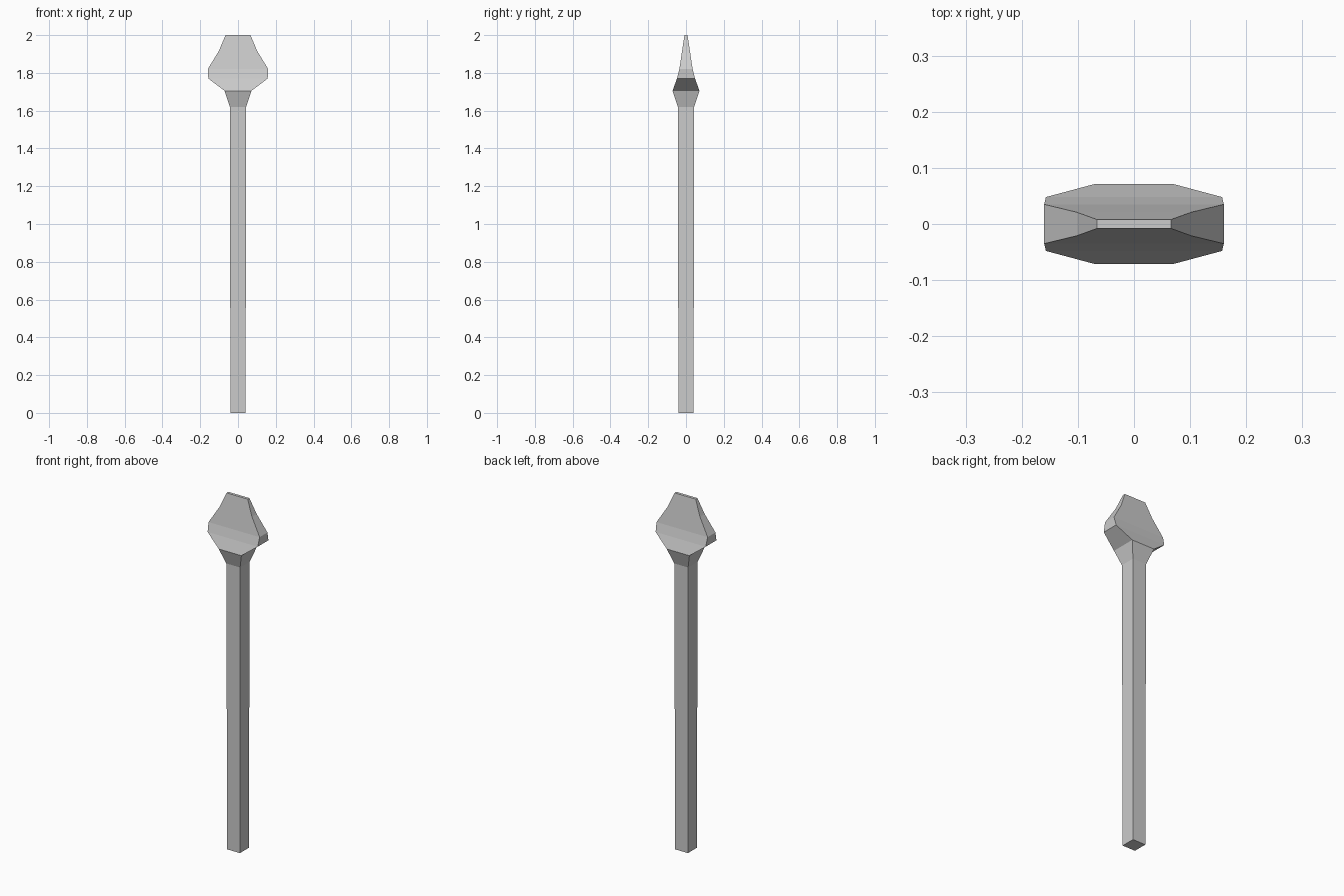
import bpy, bmesh

if "Cube" in bpy.data.objects:
    bpy.data.objects.remove(bpy.data.objects["Cube"])


def loft(name, sections, cap_bottom=False, cap_top=False):
    """Skin a stack of rectangles given as (z, half width, half depth)."""
    bm = bmesh.new()
    rings = [[bm.verts.new((sx * hx, sy * hy, z))
              for sx, sy in ((-1, -1), (1, -1), (1, 1), (-1, 1))]
             for z, hx, hy in sections]
    for a, b in zip(rings, rings[1:]):
        for i in range(4):
            j = (i + 1) % 4
            bm.faces.new((a[i], a[j], b[j], b[i]))
    if cap_bottom:
        bm.faces.new(rings[0][::-1])
    if cap_top:
        bm.faces.new(rings[-1])
    mesh = bpy.data.meshes.new(name)
    bm.to_mesh(mesh)
    bm.free()
    obj = bpy.data.objects.new(name, mesh)
    bpy.context.collection.objects.link(obj)
    return obj


# Long square shaft, very slightly wider at the top
loft("shaft", [(0, 0.04, 0.04), (1.62, 0.043, 0.043)], cap_bottom=True)

# Flared collar joining shaft and blade
loft("collar", [(1.62, 0.043, 0.043), (1.705, 0.071, 0.071)])

# Flat blade: widens sideways while thinning to a blunt chisel tip
loft("blade", [
    (1.705, 0.071, 0.071),
    (1.77, 0.157, 0.048),
    (1.82, 0.16, 0.035),
    (1.915, 0.102, 0.021),
    (2.0, 0.066, 0.008),
], cap_top=True)
